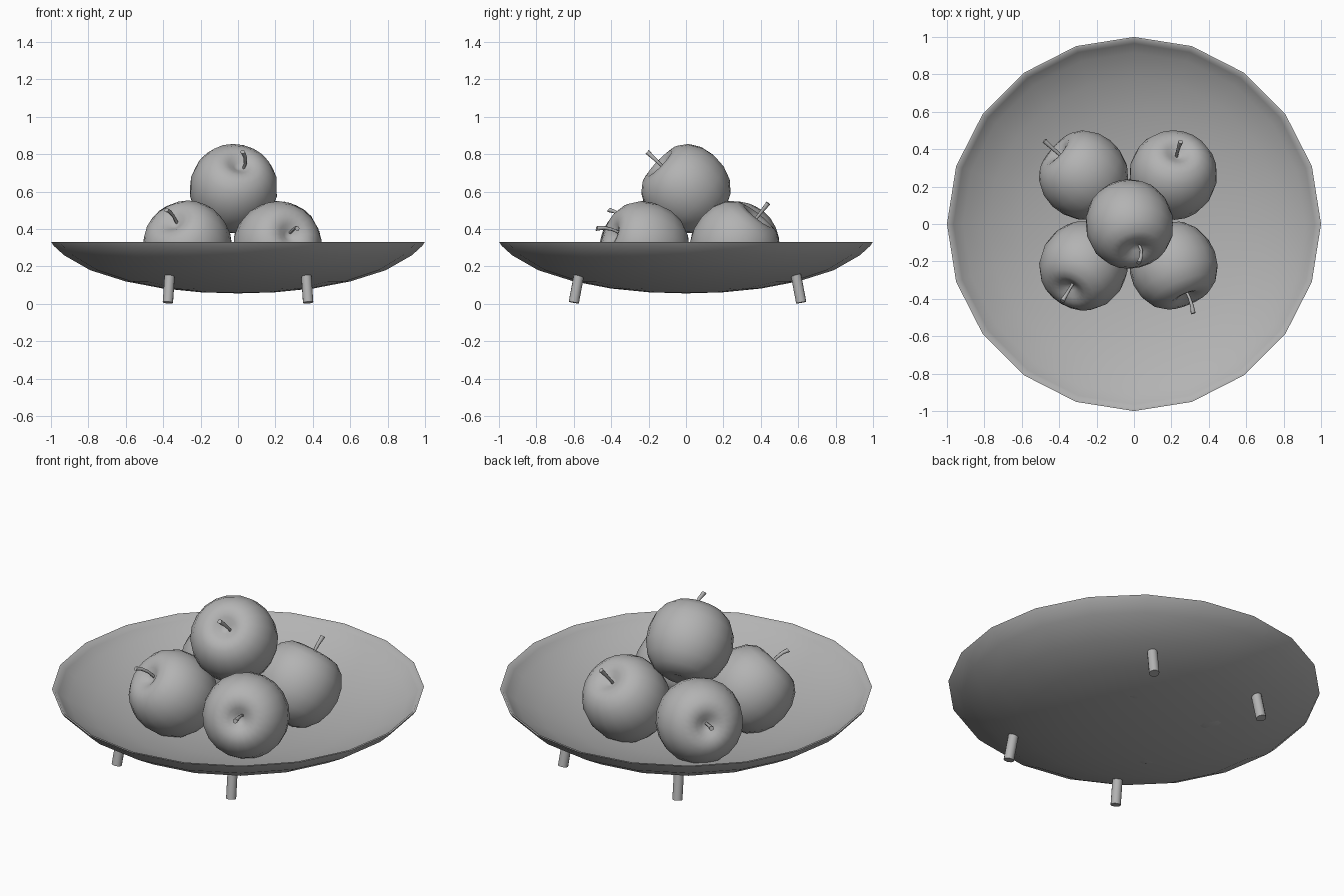
import bpy
import bmesh
import math
from mathutils import Vector

cube = bpy.data.objects.get("Cube")
if cube:
    bpy.data.objects.remove(cube, do_unlink=True)

grey = bpy.data.materials.new("mid_grey")
grey.use_nodes = True
grey.diffuse_color = (0.45, 0.45, 0.45, 1)
grey.node_tree.nodes["Principled BSDF"].inputs["Base Color"].default_value = (0.45, 0.45, 0.45, 1)


def finish(name, bm, angle):
    """Turn a bmesh into a smooth shaded, coloured object."""
    bmesh.ops.recalc_face_normals(bm, faces=bm.faces)
    mesh = bpy.data.meshes.new(name)
    bm.to_mesh(mesh)
    bm.free()
    mesh.materials.append(grey)
    obj = bpy.data.objects.new(name, mesh)
    bpy.context.collection.objects.link(obj)
    bpy.ops.object.select_all(action="DESELECT")
    obj.select_set(True)
    bpy.context.view_layer.objects.active = obj
    bpy.ops.object.shade_smooth_by_angle(angle=math.radians(angle))
    return obj


def lathe(name, profile, steps, angle):
    """Spin a radius/height profile around z."""
    bm = bmesh.new()
    verts = [bm.verts.new((r, 0, z)) for r, z in profile]
    edges = [bm.edges.new(pair) for pair in zip(verts, verts[1:])]
    bmesh.ops.spin(bm, geom=verts + edges, cent=(0, 0, 0), axis=(0, 0, 1),
                   angle=math.tau, steps=steps)
    bmesh.ops.remove_doubles(bm, verts=bm.verts, dist=0.0005)
    return finish(name, bm, angle)


def tube(name, points, radii, sides):
    """Join rings along a path into a capped rod."""
    bm = bmesh.new()
    points = [Vector(p) for p in points]
    turn = (points[-1] - points[0]).to_track_quat("Z", "Y")
    rings = []
    for p, r in zip(points, radii):
        ring = [bm.verts.new(p + turn @ Vector((r * math.cos(a), r * math.sin(a), 0)))
                for a in (math.tau * i / sides for i in range(sides))]
        rings.append(ring)
    for low, high in zip(rings, rings[1:]):
        for i in range(sides):
            j = (i + 1) % sides
            bm.faces.new((low[i], low[j], high[j], high[i]))
    bm.faces.new(rings[0])
    bm.faces.new(rings[-1])
    return finish(name, bm, 50)


# Shallow bowl: outer skin, rim, inner skin
bowl_profile = [(0, .056), (.2, .062), (.4, .082), (.6, .12), (.79, .18), (.93, .26),
                (.985, .31), (1, .332), (.988, .332), (.965, .308), (.915, .27),
                (.78, .203), (.6, .145), (.4, .108), (.2, .087), (0, .081)]
lathe("bowl", bowl_profile, 20, 60)

# Four splayed legs
for side, sx in (("left", 1), ("right", -1)):
    for end, sy in (("front", -1), ("back", 1)):
        foot = (sx * .375, sy * .608 + .008, .007)
        top = (sx * .365, sy * .58 + .008, .155)
        tube(f"{end}_{side}_leg", [foot, top], [.028, .028], 12)

# Apples: centre, stem direction, stem bow
apple_profile = [(0, -.203), (.04, -.213), (.09, -.212), (.15, -.183), (.2, -.127),
                 (.228, -.055), (.235, .02), (.221, .095), (.185, .158), (.138, .195),
                 (.095, .204), (.06, .194), (.028, .175), (0, .163)]
apples = {
    "top": ((-.025, .003, .612), (.05, -.21, .2), (.03, 0, 0)),
    "front_right": ((-.267, -.22, .31), (-.115, -.19, .19), (0, 0, .03)),
    "front_left": ((.208, -.22, .31), (.105, -.25, .09), (.015, 0, .025)),
    "back_left": ((.208, .258, .31), (.04, .175, .22), (-.005, 0, 0)),
    "back_right": ((-.267, .258, .31), (-.21, .185, .08), (.02, -.02, 0)),
}
for place, (centre, aim, bow) in apples.items():
    centre, axis, bow = Vector(centre), Vector(aim).normalized(), Vector(bow)
    apple = lathe(place + "_apple", apple_profile, 20, 70)
    apple.location = centre
    apple.rotation_mode = "QUATERNION"
    apple.rotation_quaternion = axis.to_track_quat("Z", "Y")

    # Curved stem, wider at its tip
    path = [centre + axis * d + bow * k
            for d, k in ((.14, .8), (.2, 1), (.25, .7), (.295, 0))]
    tube(place + "_stem", path, [.008, .008, .01, .013], 8)
